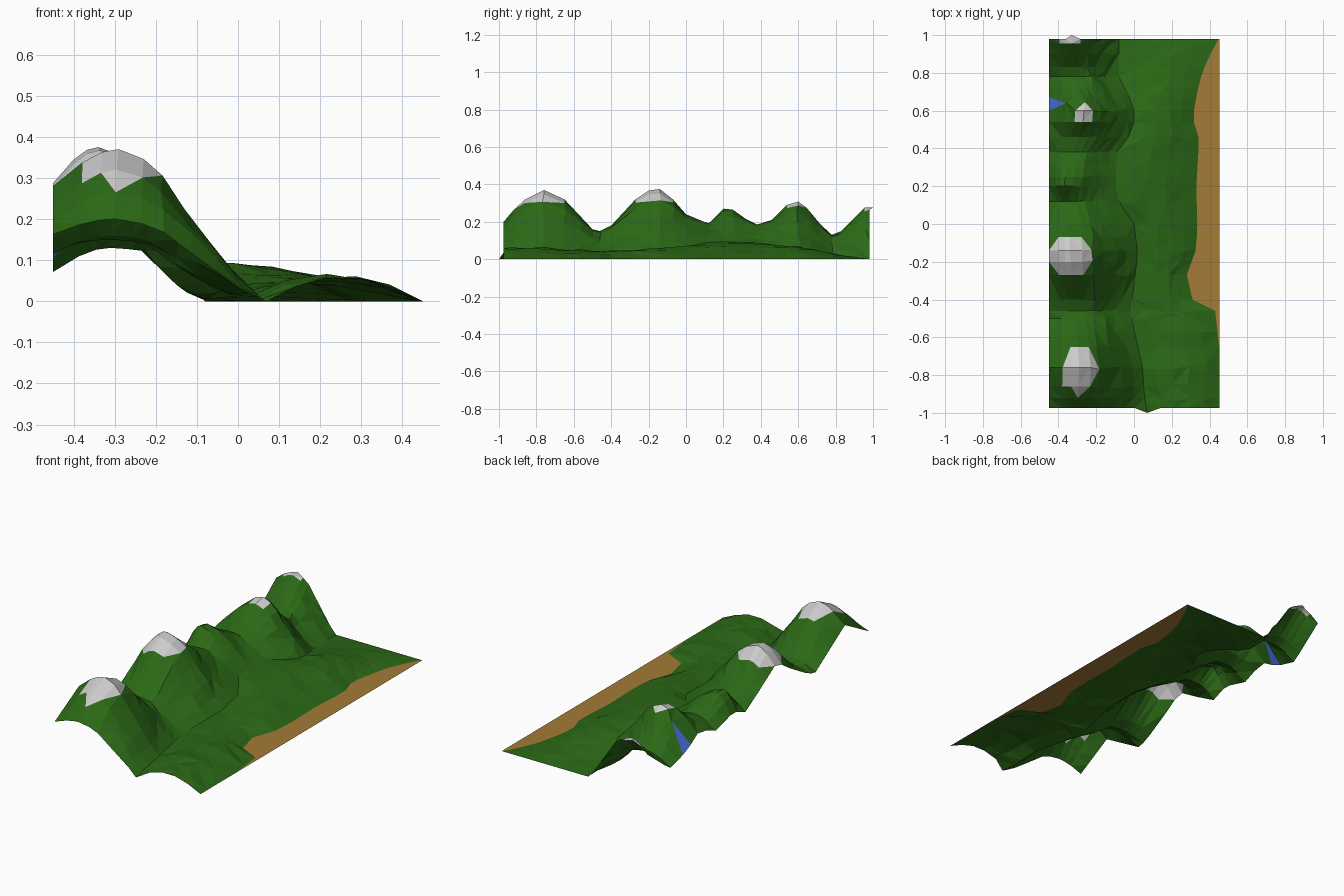
import bpy, math, random

if "Cube" in bpy.data.objects:
    bpy.data.objects.remove(bpy.data.objects["Cube"])

random.seed(11)


def curve(points, t):
    """Piecewise linear lookup."""
    if t <= points[0][0]:
        return points[0][1]
    for (a, u), (b, v) in zip(points, points[1:]):
        if t <= b:
            return u + (v - u) * (t - a) / (b - a)
    return points[-1][1]


# feature curves along y: crest height, crest x, left edge height
CREST = [(-.975, .20), (-.92, .265), (-.86, .32), (-.76, .37), (-.65, .32), (-.57, .235),
         (-.5, .16), (-.46, .15), (-.4, .18), (-.27, .32), (-.2, .367), (-.14, .375),
         (-.07, .32), (0, .24), (.12, .19), (.2, .27), (.25, .265), (.32, .215),
         (.38, .185), (.46, .21), (.54, .29), (.6, .308), (.67, .24), (.72, .185),
         (.78, .13), (.83, .15), (.9, .22), (.955, .275), (.98, .28)]
CREST_X = [(-.98, -.3), (-.76, -.29), (-.47, -.31), (-.16, -.34), (.08, -.34), (.2, -.37),
           (.3, -.36), (.46, -.29), (.58, -.26), (.78, -.31), (.98, -.33)]
EDGE = [(-.98, .16), (-.76, .28), (-.49, .11), (-.34, .18), (-.16, .3), (0, .2), (.12, .13),
        (.22, .17), (.4, .12), (.51, .19), (.635, .11), (.785, .07), (.98, .22)]
# foot of the mountains: x and height
FOOT_X = [(-.98, .06), (-.76, .045), (-.47, -.02), (-.16, .02), (0, 0), (.15, -.1),
          (.38, -.09), (.5, 0), (.62, .0), (.78, -.08), (.98, -.08)]
FOOT = [(-.98, .0), (-.76, .02), (-.47, .015), (-.16, .045), (0, .065), (.15, .1),
        (.38, .09), (.5, .065), (.62, .05), (.78, .005), (.98, 0)]
# shore line x and foothill height
SHORE = [(-.65, .45), (-.46, .43), (-.4, .31), (-.32, .26), (-.27, .28), (-.13, .33), (0, .335),
         (.2, .33), (.45, .345), (.56, .31), (.7, .335), (.8, .36), (.9, .405), (.98, .447)]
HILLS = [(-.98, .06), (-.7, .05), (-.5, .035), (-.3, .03), (0, .03), (.3, .025), (.6, .04),
         (.8, .025), (.98, .0)]
# downhill shape from crest (0) to foot (1), at peaks and in saddles
PEAK_SLOPE = [(0, 1), (.2, .94), (.33, .84), (.62, .45), (.85, .15), (1, 0)]
SADDLE_SLOPE = [(0, 1), (.32, .85), (.72, .15), (1, 0)]

LEFT = [0, .45, .75]
DOWN = [0, .18, .33, .5, .68, .85]
PLAIN = [0, .2, .4, .6, .8, 1]


def terrain_row(y, crest, end):
    """One cross-section of points from the mountain side to the shore."""
    px, edge = curve(CREST_X, y), curve(EDGE, y)
    fx, foot = curve(FOOT_X, y), curve(FOOT, y)
    shore, hill = curve(SHORE, y), curve(HILLS, y)
    k = min(1, max(0, (crest - .13) * 16))
    amount = 0 if end else 1
    wide = crest if end else (curve(CREST, y - .07) + crest + curve(CREST, y + .07)) / 3
    row = []
    for u in LEFT:
        z = edge + (crest - edge) * math.sin(u * math.pi / 2)
        row.append((-.45 + (px + .45) * u, y, z))
    for s in DOWN:
        j, jy = (random.uniform(-.01, .01) * amount * (s > .3) for _ in range(2))
        shape = k * curve(PEAK_SLOPE, s) + (1 - k) * curve(SADDLE_SLOPE, s)
        # the flanks spread out and soften towards the foot
        top = crest + (wide - crest) * min(1, s * 1.3)
        row.append((px + (fx - px) * s + j, y + jy, foot + (top - foot) * shape))
    for q in PLAIN:
        inner = amount * (0 < q < 1)
        z = foot * (1 - q) + hill * math.sin(math.pi * q)
        z += random.uniform(-.006, .006) * inner * min(1, hill / .04)
        jx, jy = (random.uniform(-.014, .014) * inner for _ in range(2))
        row.append((fx + (shore - fx) * q + jx, y + jy, max(z, 0)))
    row.append((.452, y, 0))
    return row


rows = [terrain_row(y, c, i in (0, len(CREST) - 1)) for i, (y, c) in enumerate(CREST)]
# small points that stick out of the two ends
rows[0][9] = (.07, -1.0, 0)
rows[-1][3] = (-.33, 1.0, .275)
# head of the waterfall, and the snow line on the small peak beside it
FALL = 21
rows[FALL][1] = (-.36, .64, .255)
rows[FALL + 1][3] = (-.26, .645, .275)

# snow patches: centre x, y, radius x, y
SNOW = [(-.29, -.78, .09, .12), (-.35, -.165, .125, .095),
        (-.265, .59, .06, .05), (-.335, .985, .06, .04)]

groups = {"grass_mountains": [], "snow_caps": [], "sand_shore": [], "waterfall": []}


def sort_face(tri, column, first, row_number):
    cx = sum(p[0] for p in tri) / 3
    cy = sum(p[1] for p in tri) / 3
    if column == len(rows[0]) - 2 and cy > -.65:
        return "sand_shore"
    if first and column == 0 and row_number == FALL:
        return "waterfall"
    for sx, sy, rx, ry in SNOW:
        if ((cx - sx) / rx) ** 2 + ((cy - sy) / ry) ** 2 < 1:
            return "snow_caps"
    return "grass_mountains"


# split every cell into two flat triangles
for i, (r0, r1) in enumerate(zip(rows, rows[1:])):
    for c in range(len(r0) - 1):
        a, b, d, e = r0[c], r0[c + 1], r1[c + 1], r1[c]
        # cut along the diagonal with the smaller height step
        if abs(a[2] - d[2]) < abs(b[2] - e[2]) and not (c == 0 and i == FALL):
            tris = [((a, d, e), True), ((a, b, d), False)]
        else:
            tris = [((a, b, e), True), ((b, d, e), False)]
        for tri, first in tris:
            groups[sort_face(tri, c, first, i)].append(tri)

COLOURS = {"grass_mountains": (.024, .14, .008, 1), "sand_shore": (.37, .2, .038, 1),
           "waterfall": (.06, .16, .7, 1)}

# one object per kind of ground
for name, tris in groups.items():
    index = {}
    faces = [[index.setdefault(p, len(index)) for p in tri] for tri in tris]
    mesh = bpy.data.meshes.new(name)
    mesh.from_pydata(list(index), [], faces)
    mesh.update()
    obj = bpy.data.objects.new(name, mesh)
    bpy.context.collection.objects.link(obj)
    if name in COLOURS:
        mat = bpy.data.materials.new(name)
        mat.diffuse_color = COLOURS[name]
        mat.use_nodes = True
        mat.node_tree.nodes["Principled BSDF"].inputs["Base Color"].default_value = mat.diffuse_color
        mesh.materials.append(mat)
